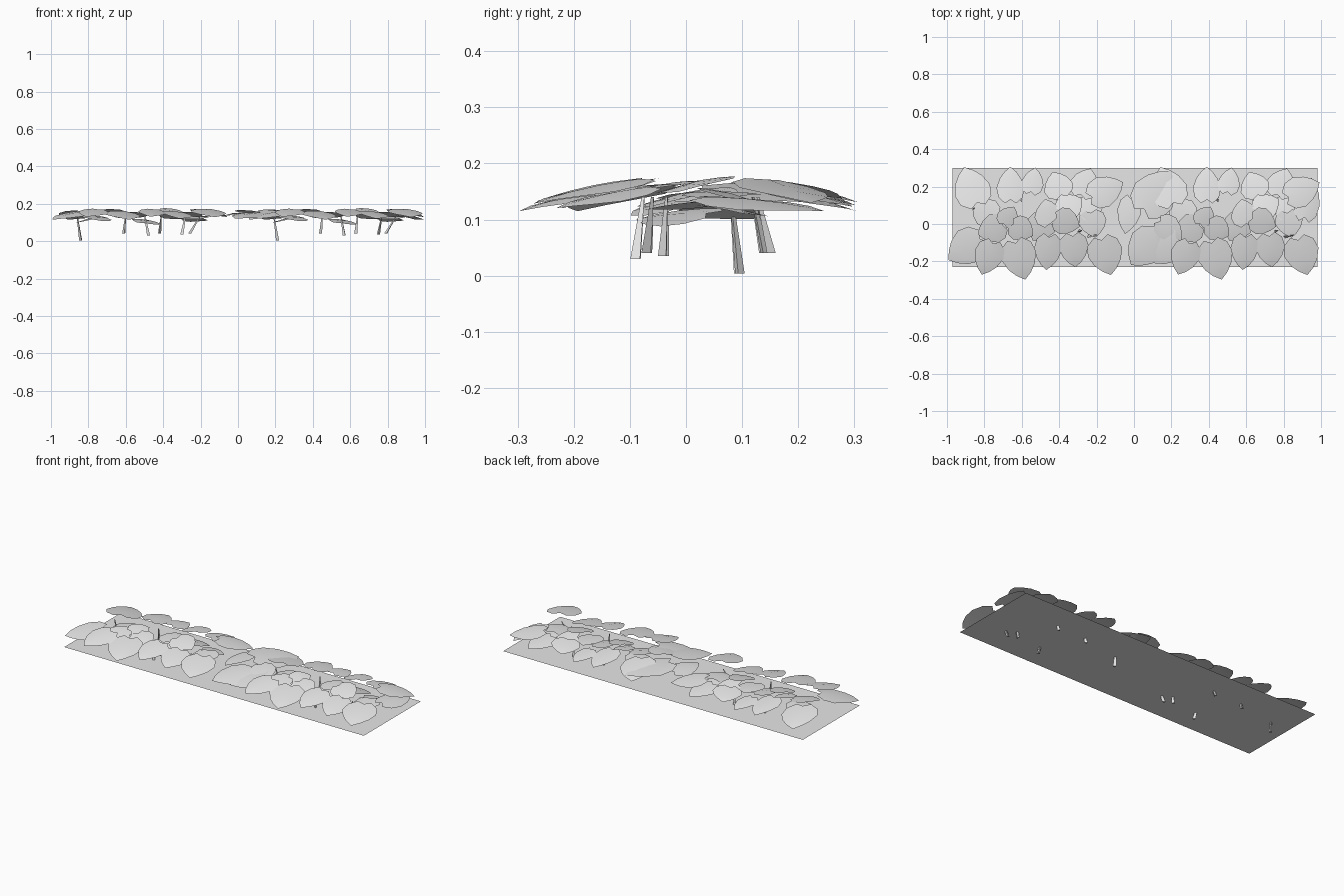
import bpy
import math
import random
from mathutils import Matrix, Vector

random.seed(4)
cube = bpy.data.objects.get("Cube")
if cube:
    bpy.data.objects.remove(cube)

# One plain grey for everything
grey = bpy.data.materials.new("plain grey")
grey.use_nodes = True
grey.diffuse_color = (0.8, 0.8, 0.8, 1)
grey.node_tree.nodes["Principled BSDF"].inputs["Base Color"].default_value = grey.diffuse_color

REPEAT = 1.05   # distance between the two matching leaf clusters


def make_mesh(name, verts, faces, smooth=False):
    mesh = bpy.data.meshes.new(name)
    mesh.from_pydata(verts, [], faces)
    mesh.materials.append(grey)
    for poly in mesh.polygons:
        poly.use_smooth = smooth
    return mesh


def add_object(name, mesh, matrix=None):
    obj = bpy.data.objects.new(name, mesh)
    if matrix:
        obj.matrix_world = matrix
    bpy.context.collection.objects.link(obj)
    return obj


def heart_leaf_mesh():
    """Heart outline of unit length and width, tip on +x, drooping at the rim."""
    half = [(-0.5, 0.2), (-0.34, 0.43), (-0.08, 0.5), (0.18, 0.38), (0.36, 0.21)]
    rib = [-0.4, -0.27, -0.08, 0.16, 0.34]
    droop = lambda u, v: -0.16 * u * u - 0.22 * v * v
    verts = [(u, 0, droop(u, 0)) for u in rib] + [(0.5, 0, droop(0.5, 0))]
    faces = []
    tip, count = len(rib), len(half)
    for side in (1, -1):
        start = len(verts)
        verts += [(u, side * v, droop(u, v)) for u, v in half]
        strip = [(i, start + i, start + i + 1, i + 1) for i in range(count - 1)]
        strip.append((count - 1, start + count - 1, tip))
        faces += [f if side < 0 else f[::-1] for f in strip]
    return make_mesh("heart_leaf", verts, faces, True)


leaf_mesh = heart_leaf_mesh()


def add_leaf(name, x, y, z, heading, length, width, pitch, roll):
    matrix = (Matrix.Translation((x, y, z))
              @ Matrix.Rotation(math.radians(heading), 4, 'Z')
              @ Matrix.Rotation(math.radians(pitch), 4, 'Y')
              @ Matrix.Rotation(math.radians(roll), 4, 'X')
              @ Matrix.Diagonal((length, width, 0.8 * length, 1)))
    add_object(name, leaf_mesh, matrix)


def add_stem(name, x, y, z, lean):
    """Thin three-sided stalk, wider at the foot."""
    foot, top = Vector((x, y, z)), Vector((x + lean, y * 0.85, 0.14))
    verts = []
    for centre, radius in ((foot, 0.010), (top, 0.003)):
        for k in range(3):
            a = math.tau * k / 3 + x * 9
            verts.append(centre + Vector((math.cos(a), math.sin(a), 0)) * radius)
    faces = [(k, (k + 1) % 3, (k + 1) % 3 + 3, k + 3) for k in range(3)]
    add_object(name, make_mesh(name, verts, faces + [(2, 1, 0), (3, 4, 5)]))


# Flat base sheet under the leaves
add_object("base_sheet", make_mesh("base_sheet", [
    (-0.97, -0.23, 0.067), (0.98, -0.23, 0.067),
    (0.98, 0.3, 0.067), (-0.97, 0.3, 0.067)], [(0, 1, 2, 3)]))

# Rim leaves of a cluster: x, y, heading, length, width
rim = [
    (-0.90, -0.13, 215, 0.23, 0.20), (-0.78, -0.18, 250, 0.20, 0.16),
    (-0.61, -0.19, 285, 0.23, 0.19), (-0.46, -0.15, 265, 0.20, 0.15),
    (-0.32, -0.14, 275, 0.19, 0.16), (-0.15, -0.17, 285, 0.22, 0.19),
    (-0.87, 0.20, 110, 0.23, 0.20), (-0.66, 0.21, 90, 0.20, 0.15),
    (-0.54, 0.23, 80, 0.15, 0.12), (-0.41, 0.21, 110, 0.15, 0.16),
    (-0.26, 0.22, 70, 0.17, 0.16), (-0.15, 0.18, 25, 0.21, 0.17),
]

# Inner leaves of a cluster: x, y, z, heading, size
inner = [
    (-0.76, -0.03, 0.13, 200, 0.16), (-0.67, 0.04, 0.15, 60, 0.12),
    (-0.60, -0.03, 0.14, 330, 0.14), (-0.80, 0.07, 0.12, 140, 0.16),
    (-0.46, 0.06, 0.15, 100, 0.15), (-0.36, 0.01, 0.165, 340, 0.15),
    (-0.34, 0.10, 0.14, 30, 0.15), (-0.22, 0.00, 0.13, 280, 0.15),
    (-0.23, 0.09, 0.12, 10, 0.14), (-0.50, -0.02, 0.11, 240, 0.16),
]

# Stalks of a cluster: x, y, foot height, sideways lean
stalks = [
    (-0.84, 0.095, 0.004, -0.02), (-0.61, 0.14, 0.04, 0.01),
    (-0.48, -0.09, 0.03, -0.02), (-0.42, 0.15, 0.04, 0.01),
    (-0.26, -0.07, 0.04, 0.06), (-0.30, -0.04, 0.035, 0.02),
]

for i, (x, y, heading, length, width) in enumerate(rim):
    z = 0.146 + 0.012 * (i % 2)
    roll = random.uniform(-7, 7)
    for side, shift in (("right", 0), ("left", REPEAT)):
        add_leaf(f"rim_leaf_{side}_{i}", x + shift, y, z, heading, length, width, 12, roll)

for i, (x, y, z, heading, size) in enumerate(inner):
    pitch, roll = random.uniform(-6, 14), random.uniform(-14, 14)
    for side, shift in (("right", 0), ("left", REPEAT)):
        add_leaf(f"inner_leaf_{side}_{i}", x + shift, y, z, heading, size, size, pitch, roll)

for i, (x, y, z, lean) in enumerate(stalks):
    for side, shift in (("right", 0), ("left", REPEAT)):
        add_stem(f"stalk_{side}_{i}", x + shift, y, z, lean)

# Larger leaves bridging the two clusters, and one closing the far end
add_leaf("bridge_leaf_back", 0.12, 0.17, 0.155, 55, 0.28, 0.24, 8, 4)
add_leaf("bridge_leaf_front", 0.06, -0.13, 0.145, 230, 0.24, 0.21, 8, -5)
add_leaf("bridge_leaf_middle", -0.03, 0.05, 0.15, 260, 0.21, 0.13, 3, 8)
add_leaf("bridge_leaf_small", 0.19, -0.03, 0.165, 320, 0.17, 0.14, 6, 6)
add_leaf("end_leaf", 0.93, 0.13, 0.135, 80, 0.24, 0.14, 6, 8)
